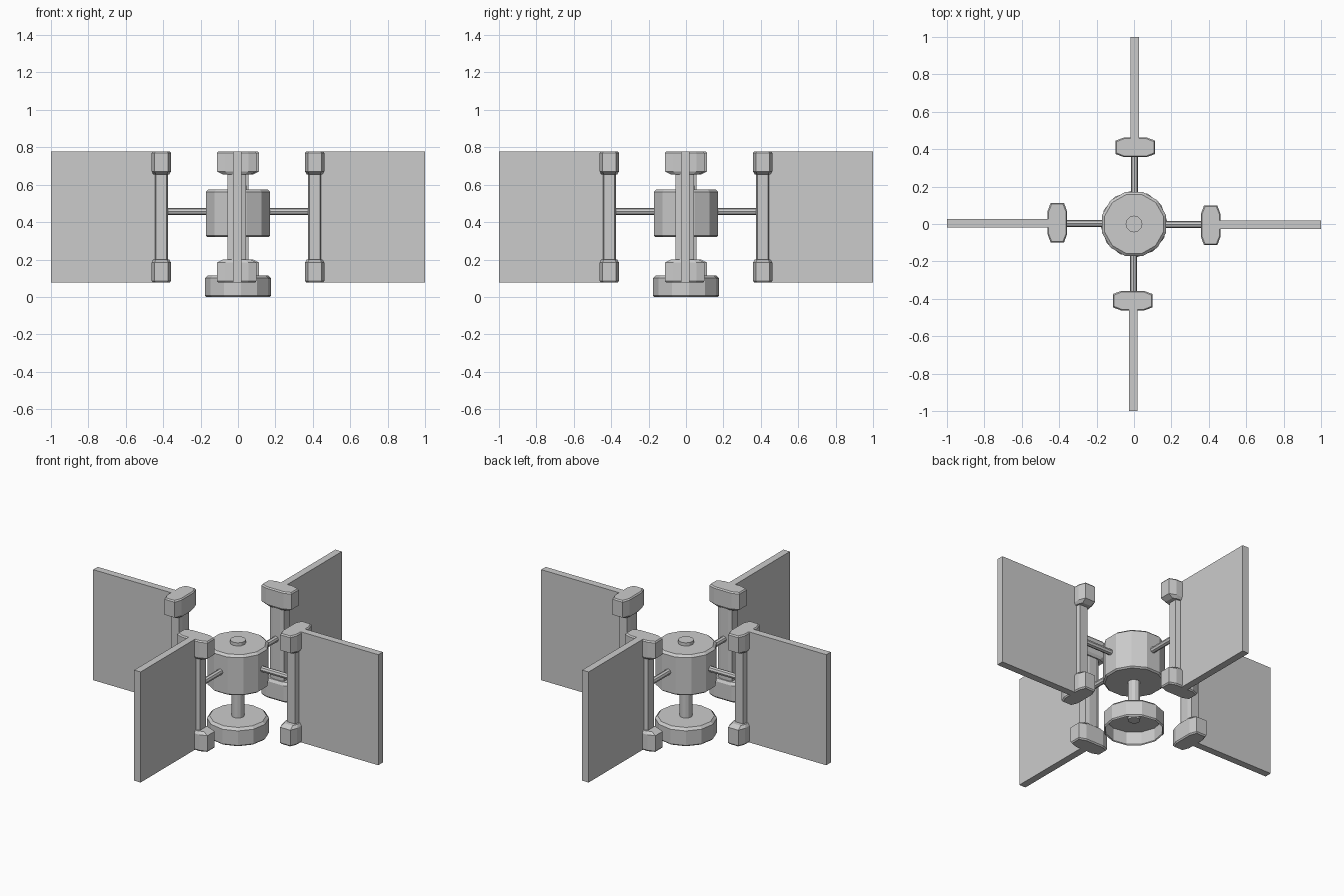
import bpy, bmesh, math
from mathutils import Matrix, Vector

old = bpy.data.objects.get("Cube")
if old:
    bpy.data.objects.remove(old, do_unlink=True)

GREY = (0.6, 0.6, 0.6, 1)
grey = bpy.data.materials.new("plain grey")
grey.use_nodes = True
grey.diffuse_color = GREY
grey.node_tree.nodes["Principled BSDF"].inputs["Base Color"].default_value = GREY


def finish(name, bm, turn=0):
    """Turn the mesh about the main axis and add it to the scene."""
    bmesh.ops.rotate(bm, verts=bm.verts, matrix=Matrix.Rotation(turn, 3, 'Z'))
    bmesh.ops.recalc_face_normals(bm, faces=bm.faces)
    mesh = bpy.data.meshes.new(name)
    bm.to_mesh(mesh)
    bm.free()
    mesh.materials.append(grey)
    obj = bpy.data.objects.new(name, mesh)
    bpy.context.collection.objects.link(obj)
    return obj


def loft(bm, rings):
    """Skin a stack of equal-length rings and close both ends."""
    loops = [[bm.verts.new(p) for p in ring] for ring in rings]
    n = len(loops[0])
    for a, b in zip(loops, loops[1:]):
        for i in range(n):
            j = (i + 1) % n
            bm.faces.new((a[i], a[j], b[j], b[i]))
    bm.faces.new(loops[0])
    bm.faces.new(loops[-1])


def turned(name, profile, sides, turn=0):
    """Faceted round part from (radius, height) pairs."""
    bm = bmesh.new()
    angles = [math.tau * i / sides for i in range(sides)]
    loft(bm, [[(r * math.cos(a), r * math.sin(a), z) for a in angles] for r, z in profile])
    return finish(name, bm, turn)


def outline(wide, flat, deep, end, centre, z):
    """Chamfered block outline: wide ends of half depth end, flat middle of half depth deep."""
    pts = [(-flat, -deep), (flat, -deep), (wide, -end), (wide, end),
           (flat, deep), (-flat, deep), (-wide, end), (-wide, -end)]
    return [(centre[0] + x, centre[1] + y, z) for x, y in pts]


# Central stand
turned("drum", [(0.168, 0.32), (0.178, 0.328), (0.178, 0.562), (0.163, 0.575)], 12, math.radians(15))
turned("base_cup", [(0.165, 0.085), (0.165, 0.005), (0.17, 0), (0.178, 0.008),
                    (0.178, 0.1), (0.163, 0.115)], 12, math.radians(5))
turned("pole", [(0.036, 0.07), (0.036, 0.4)], 12)
turned("top_cap", [(0.045, 0.55), (0.045, 0.595)], 12)

# Four arms, built facing the front and turned into place
SIDE = -0.007
REACH = -0.41
LOW, HIGH = 0.078, 0.777
hub = (SIDE, REACH)

for k, side in enumerate(("front", "left", "back", "right")):
    turn = k * math.pi / 2

    # Spoke from drum to post
    bm = bmesh.new()
    bmesh.ops.create_cone(bm, cap_ends=True, segments=8, radius1=0.018, radius2=0.018, depth=0.28)
    bmesh.ops.transform(bm, verts=bm.verts, matrix=Matrix.Translation(Vector((-0.003, -0.27, 0.457)))
                        @ Matrix.Rotation(math.pi / 2, 4, 'X'))
    finish(side + "_spoke", bm, turn)

    # Upright post
    bm = bmesh.new()
    loft(bm, [outline(0.049, 0.024, 0.035, 0.028, hub, z) for z in (LOW, HIGH - 0.01)])
    finish(side + "_post", bm, turn)

    # Clamps with a tapered collar toward the middle of the post
    for label, edge, way in (("upper", HIGH, -1), ("lower", LOW, 1)):
        bm = bmesh.new()
        loft(bm, [outline(0.1, 0.06, 0.046, 0.03, hub, edge),
                  outline(0.106, 0.062, 0.052, 0.036, hub, edge + way * 0.008),
                  outline(0.106, 0.062, 0.052, 0.036, hub, edge + way * 0.106),
                  outline(0.075, 0.045, 0.042, 0.03, hub, edge + way * 0.122)])
        finish(f"{side}_{label}_clamp", bm, turn)

    # Flat panel
    bm = bmesh.new()
    bmesh.ops.create_cube(bm, size=1)
    bmesh.ops.scale(bm, verts=bm.verts, vec=(0.045, 0.58, HIGH - LOW))
    bmesh.ops.translate(bm, verts=bm.verts, vec=(-0.004, -0.71, (LOW + HIGH) / 2))
    finish(side + "_panel", bm, turn)
